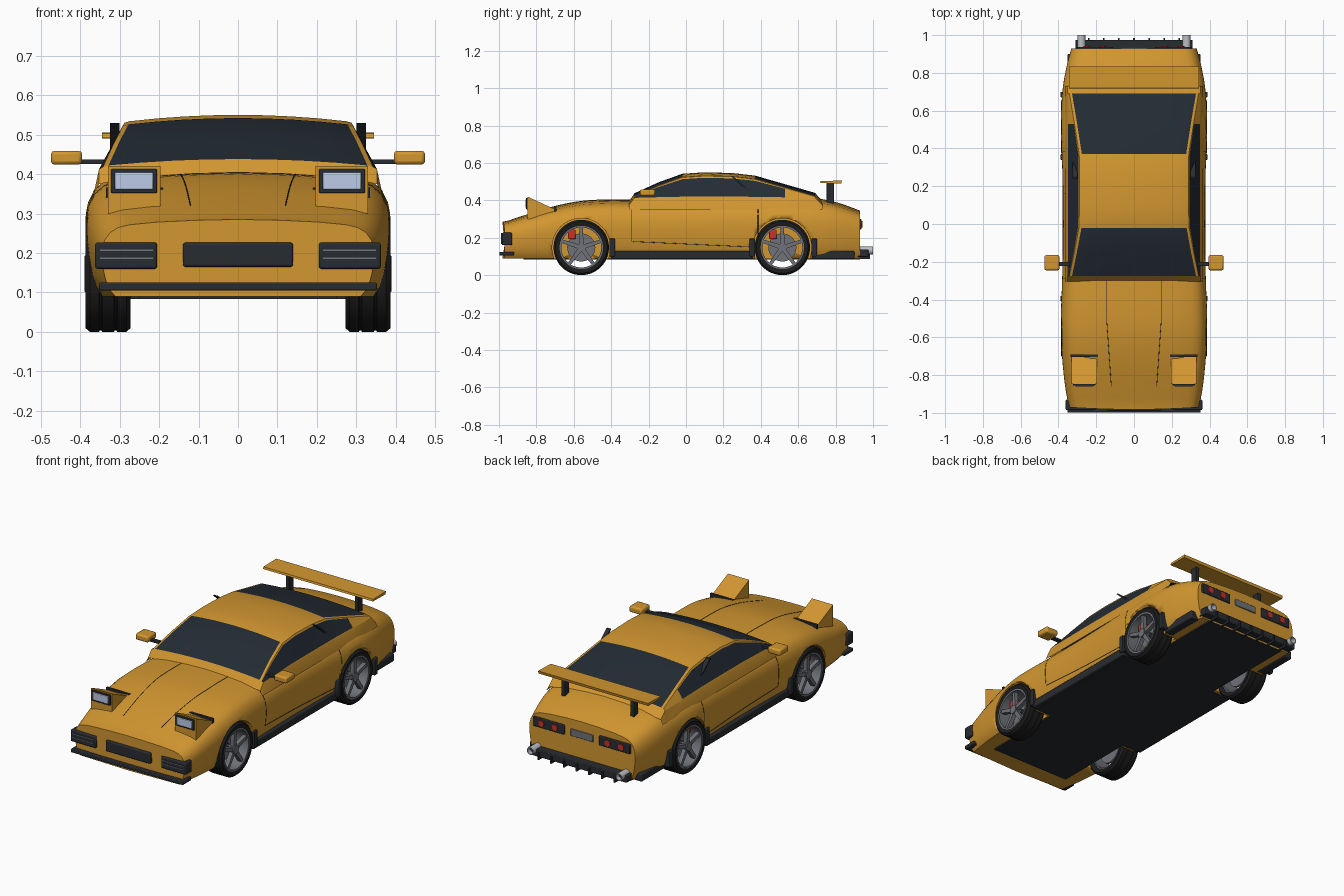
import bpy, bmesh, math
from mathutils import Vector

if "Cube" in bpy.data.objects:
    bpy.data.objects.remove(bpy.data.objects["Cube"])


def mat(name, rgb):
    m = bpy.data.materials.new(name)
    m.diffuse_color = (*rgb, 1)
    m.use_nodes = True
    m.node_tree.nodes["Principled BSDF"].inputs["Base Color"].default_value = m.diffuse_color
    return m


PAINT = mat("paint", (0.65, 0.31, 0.03))
GLASS = mat("glass", (0.017, 0.025, 0.035))
TRIM = mat("trim", (0.022, 0.025, 0.03))
RUBBER = mat("rubber", (0.012, 0.012, 0.013))
METAL = mat("metal", (0.16, 0.17, 0.19))
CHROME = mat("chrome", (0.5, 0.52, 0.55))
RED = mat("red", (0.6, 0.03, 0.02))
LENS = mat("lens", (0.5, 0.6, 0.8))


def finish(bm, name, mats, mirror=False, bevel=0, loc=(0, 0, 0), angle=35):
    bmesh.ops.remove_doubles(bm, verts=bm.verts, dist=1e-5)
    bmesh.ops.recalc_face_normals(bm, faces=bm.faces)
    me = bpy.data.meshes.new(name)
    bm.to_mesh(me)
    bm.free()
    ob = bpy.data.objects.new(name, me)
    bpy.context.collection.objects.link(ob)
    ob.location = loc
    for m in mats:
        me.materials.append(m)
    bpy.ops.object.select_all(action='DESELECT')
    bpy.context.view_layer.objects.active = ob
    ob.select_set(True)
    bpy.ops.object.shade_smooth_by_angle(angle=math.radians(angle))
    if bevel:
        b = ob.modifiers.new("bevel", 'BEVEL')
        b.width, b.segments = bevel, 2
    if mirror:
        ob.modifiers.new("mirror", 'MIRROR')
    return ob


def skin(bm, rings, closed=True, caps=False):
    vs = [[bm.verts.new(p) for p in r] for r in rings]
    faces = []
    for i in range(len(vs) - 1):
        n = len(vs[i])
        for j in range(n if closed else n - 1):
            k = (j + 1) % n
            faces.append((i, j, bm.faces.new((vs[i][j], vs[i][k], vs[i + 1][k], vs[i + 1][j]))))
    if caps:
        bm.faces.new(vs[0])
        bm.faces.new(vs[-1])
    return faces


def prism(name, yz, x0, x1, m, **kw):
    bm = bmesh.new()
    skin(bm, [[(x, y, z) for y, z in yz] for x in (x0, x1)], caps=True)
    return finish(bm, name, [m], **kw)


def box(name, x, y, z, m, **kw):
    return prism(name, [(y[0], z[0]), (y[1], z[0]), (y[1], z[1]), (y[0], z[1])], x[0], x[1], m, **kw)


def lathe(name, prof, m, axis='X', n=48, **kw):
    bm = bmesh.new()
    rings = []
    for i in range(n + 1):
        a = math.tau * i / n
        c, s = math.cos(a), math.sin(a)
        rings.append([(t, r * c, r * s) if axis == 'X' else (r * c, t, r * s) for t, r in prof])
    skin(bm, rings)
    return finish(bm, name, [m], **kw)


def rod(name, t0, t1, r, m, **kw):
    return lathe(name, [(t0, 0), (t0, r), (t1, r), (t1, 0)], m, **kw)


def spline(pts, steps=4):
    out = []
    for i in range(len(pts) - 1):
        a, b, c, d = (Vector(pts[min(max(k, 0), len(pts) - 1)]) for k in range(i - 1, i + 3))
        for s in range(steps):
            t = s / steps
            out.append(b + (c - a) * t / 2 + (a * 2 - b * 5 + c * 4 - d) * t * t / 2
                       + (b * 3 - a - c * 3 + d) * t ** 3 / 2)
    return out + [Vector(pts[-1])]


# Lower body: (y, half width, top z) stations with one shared half section
stations = [(-0.97, .345, .285), (-0.85, .366, .325), (-0.7, .381, .37), (-0.56, .388, .397),
            (-0.42, .385, .405), (-0.28, .38, .405), (0, .375, .41), (.3, .38, .415),
            (.52, .388, .415), (.7, .379, .41), (.82, .36, .385), (.93, .332, .345)]
section = [(0, 1), (.3, .99), (.6, .965), (.8, .93), (.88, .895), (.94, .83), (.98, .73), (.998, .62),
           (1, .5), (.99, .35), (.97, .2), (.94, .08), (.9, 0), (0, 0)]
bm = bmesh.new()
rings = []
for y, w, zt in spline(stations):
    half = [(fx * w, y - (.012 * (1 - fx * fx) if y < -.969 else 0), .09 + fz * (zt - .09)) for fx, fz in section]
    rings.append(half + [(-x, yy, z) for x, yy, z in half[-2:0:-1]])
skin(bm, rings, caps=True)
body = finish(bm, "body", [PAINT])
bpy.context.view_layer.update()


# Panel seams projected onto the body
def seam(name, pts, side):
    path = []
    for a, b in zip(pts, pts[1:]):
        for i in range(13):
            p = Vector(a).lerp(Vector(b), i / 12)
            o, d = ((1, p.x, p.y), (-1, 0, 0)) if side else ((p.x, p.y, 1), (0, 0, -1))
            hit, loc, _, _ = body.ray_cast(Vector(o), Vector(d))
            if hit:
                path.append(loc)
    cu = bpy.data.curves.new(name, 'CURVE')
    cu.dimensions, cu.bevel_depth, cu.bevel_resolution = '3D', .0015, 1
    s = cu.splines.new('POLY')
    s.points.add(len(path) - 1)
    for q, p in zip(s.points, path):
        q.co = (*p, 1)
    ob = bpy.data.objects.new(name, cu)
    cu.materials.append(TRIM)
    bpy.context.collection.objects.link(ob)
    ob.modifiers.new("mirror", 'MIRROR')


seam("door_seam", [(-.29, .38), (-.29, .18), (.36, .15), (.385, .2), (.385, .36)], True)
seam("hood_seam", [(.145, -.3), (.145, -.5), (.12, -.86)], False)

# Wheel wells
WHEELS = {"front": -.56, "rear": .515}
for y in WHEELS.values():
    for s in (1, -1):
        cut = rod("well_cutter", s * .255, s * .5, .156, PAINT, loc=(0, y, .148))
        cut.hide_render = True
        mod = body.modifiers.new("well", 'BOOLEAN')
        mod.operation, mod.object, mod.solver = 'DIFFERENCE', cut, 'EXACT'
        bpy.context.view_layer.objects.active = body
        bpy.ops.object.modifier_apply(modifier=mod.name)
        bpy.data.objects.remove(cut)

# Cabin: (y, edge z, edge half width), painted and glazed by column and row
cabin = [(-.305, .375, .348), (-.275, .418, .342), (-.15, .475, .316), (-.02, .522, .292), (.1, .53, .288),
         (.25, .526, .288), (.37, .512, .29), (.53, .466, .315), (.69, .42, .342), (.73, .375, .347)]
bm = bmesh.new()
rings = []
for y, ze, w in cabin:
    zb = min(.413, ze)
    side = [(.366, min(.35, zb)), (.352, zb)] + [(.352 + (w - .352) * t, zb + (ze - zb) * t) for t in (.06, .92)]
    wi = w - .014
    half = side + [(w, ze)] + [(wi * f, ze + .004 + .016 * (1 - f * f)) for f in (1, .75, .5, .25)]
    rings.append([(x, y, z) for x, z in half] + [(0, y, ze + .02)] + [(-x, y, z) for x, z in half[::-1]])
n = len(rings[0]) - 1
for i, j, f in skin(bm, rings, closed=False):
    c = min(j, n - 1 - j)
    f.material_index = int((c == 2 and 1 <= i <= 6) or (c > 4 and i in (1, 2, 6, 7)))
finish(bm, "cabin", [PAINT, GLASS], angle=25)
prism("door_pillar", [(.24, .53), (.25, .53), (.375, .42), (.36, .42)], .30, .325, TRIM, mirror=True)

# Floor, sills and lower trim
box("floor_pan", (-.25, .25), (-.87, .93), (.083, .1), TRIM)
box("floor_middle", (-.355, .355), (-.395, .355), (.083, .1), TRIM)
box("sill", (.33, .378), (-.4, .355), (.086, .13), TRIM, mirror=True, bevel=.006)
box("rear_skirt", (.3, .352), (.675, .9), (.086, .13), TRIM, mirror=True, bevel=.006)
for y0 in (-.41, .34, .67):
    box("arch_guard", (.35, .389), (y0, y0 + .03), (.1, .195), TRIM, mirror=True, bevel=.004)

# Nose: splitter, grille and lamp blocks
box("splitter", (-.352, .352), (-.998, -.92), (.105, .125), TRIM, bevel=.004)
box("grille", (-.14, .14), (-.99, -.95), (.165, .226), TRIM, bevel=.006)
box("nose_lamp", (.205, .362), (-.985, -.93), (.16, .227), TRIM, mirror=True, bevel=.006)
for z in (.185, .205):
    box("lamp_bar", (.215, .35), (-.988, -.97), (z, z + .004), METAL, mirror=True)

# Raised headlamps
prism("headlamp_pod", [(-.848, .30), (-.848, .42), (-.70, .352), (-.70, .30)], .197, .33, PAINT, mirror=True)
box("headlamp_bezel", (.205, .322), (-.855, -.84), (.352, .413), TRIM, mirror=True, bevel=.003)
box("headlamp_lens", (.215, .312), (-.859, -.845), (.361, .404), LENS, mirror=True, bevel=.003)
box("headlamp_hinge", (.19, .335), (-.705, -.692), (.33, .366), TRIM, mirror=True)

# Mirrors
box("mirror_arm", (.34, .41), (-.222, -.2), (.425, .437), TRIM, mirror=True)
box("mirror_shell", (.395, .474), (-.245, -.165), (.424, .459), PAINT, mirror=True, bevel=.009)

# Rear wing
prism("wing", [(.717, .492), (.83, .49), (.834, .506), (.72, .503)], -.345, .345, PAINT)
box("wing_post", (.205, .228), (.752, .792), (.36, .495), TRIM, mirror=True, bevel=.003)

# Tail: lamps, plate, diffuser and exhausts
prism("tail_panel", [(.92, .245), (.938, .245), (.938, .30), (.92, .30)], .11, .305, TRIM, mirror=True, bevel=.004)
for x in (.165, .25):
    rod("tail_lamp", .93, .943, .017, RED, axis='Y', n=24, loc=(x, 0, .273))
    rod("tail_lamp", .93, .943, .017, RED, axis='Y', n=24, loc=(-x, 0, .273))
box("rear_plate", (-.07, .07), (.92, .936), (.25, .29), METAL, bevel=.003)
box("diffuser", (-.31, .31), (.9, .975), (.098, .138), TRIM, bevel=.004)
for i in range(7):
    x = -.24 + i * .08
    box("diffuser_fin", (x - .004, x + .004), (.91, .985), (.086, .125), TRIM)
for s in (1, -1):
    lathe("exhaust", [(.9, .021), (1.0, .021), (1.0, .016), (.9, .016)], CHROME, axis='Y', n=24, loc=(s * .278, 0, .132))

# Wheels
tyre = [(.28, .113), (.272, .125), (.272, .138), (.283, .148), (.306, .148), (.308, .144), (.312, .144), (.314, .148),
        (.344, .148), (.346, .144), (.35, .144), (.352, .148), (.375, .148), (.387, .138), (.387, .125), (.382, .113)]
for end, y in WHEELS.items():
    kw = dict(mirror=True, loc=(0, y, .148))
    lathe(end + "_tyre", tyre, RUBBER, **kw)
    lathe(end + "_rim", [(.282, .107), (.282, .116), (.384, .116), (.384, .107)], METAL, **kw)
    rod(end + "_brake_disc", .30, .312, .075, METAL, **kw)
    rod(end + "_axle", .24, .35, .02, TRIM, n=20, **kw)
    rod(end + "_hub", .345, .381, .024, METAL, n=24, **kw)
    box(end + "_caliper", (.305, .345), (-.07, -.03), (.045, .095), RED, bevel=.006, **kw)
    bm = bmesh.new()
    for i in range(5):
        a = math.tau * i / 5 + math.pi / 2
        u, v = Vector((0, math.cos(a), math.sin(a))), Vector((0, -math.sin(a), math.cos(a)))
        skin(bm, [[u * r + v * (w * s) + Vector((x, 0, 0)) for s, x in ((-1, .352), (1, .352), (1, .376), (-1, .376))]
                  for r, w in ((.012, .012), (.11, .009))], caps=True)
    finish(bm, end + "_spokes", [METAL], **kw)
